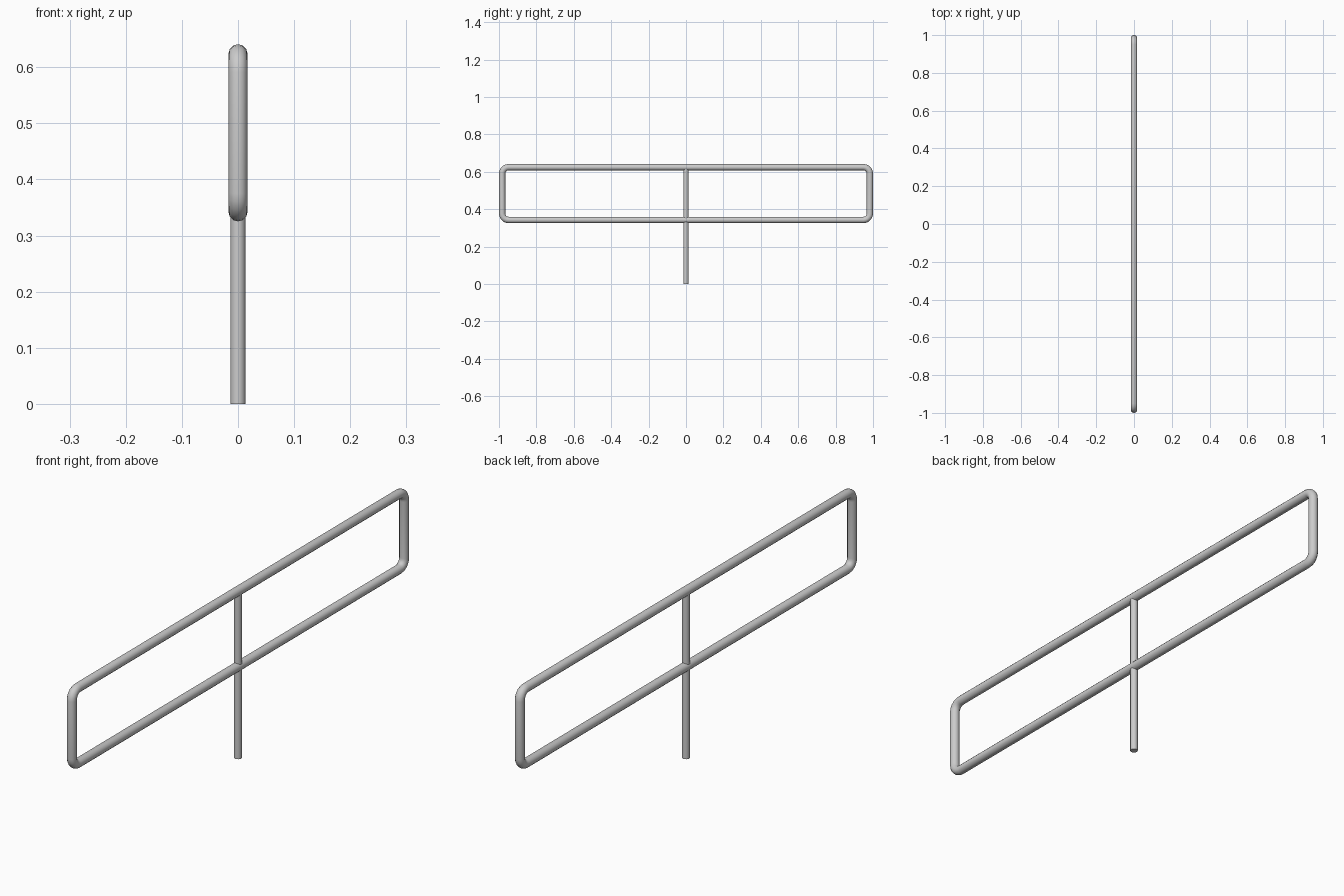
import bpy
from math import sin, cos, pi

if "Cube" in bpy.data.objects:
    bpy.data.objects.remove(bpy.data.objects["Cube"])

TUBE_R = 0.017      # frame tube radius
POST_R = 0.0133     # central post radius
Y = 1.0 - TUBE_R    # centreline extents of the frame
Z_LOW, Z_HIGH = 0.342, 0.624
BEND = 0.034        # centreline bend radius
STEPS = 5

# Rounded rectangle centreline in the YZ plane
path = []
corners = [(1, 1, 0), (-1, 1, pi / 2), (-1, -1, pi), (1, -1, 1.5 * pi)]
for sy, sz, start in corners:
    cy = sy * (Y - BEND)
    cz = Z_HIGH - BEND if sz > 0 else Z_LOW + BEND
    for i in range(STEPS + 1):
        a = start + i / STEPS * pi / 2
        path.append((0, cy + BEND * cos(a), cz + BEND * sin(a)))

# Tubular frame loop
curve = bpy.data.curves.new("tube_frame", 'CURVE')
curve.dimensions = '3D'
curve.bevel_depth = TUBE_R
curve.bevel_resolution = 4
spline = curve.splines.new('POLY')
spline.points.add(len(path) - 1)
for point, co in zip(spline.points, path):
    point.co = (*co, 1)
spline.use_cyclic_u = True
frame = bpy.data.objects.new("tube_frame", curve)
bpy.context.collection.objects.link(frame)
bpy.context.view_layer.objects.active = frame
frame.select_set(True)
bpy.ops.object.convert(target='MESH')
bpy.ops.object.shade_smooth_by_angle(angle=0.7)

# Central post, running up through the lower rail into the upper rail
bpy.ops.mesh.primitive_cylinder_add(vertices=16, radius=POST_R, depth=Z_HIGH,
                                    location=(0, 0, Z_HIGH / 2))
post = bpy.context.object
post.name = "central_post"
bpy.ops.object.shade_smooth_by_angle(angle=0.7)
